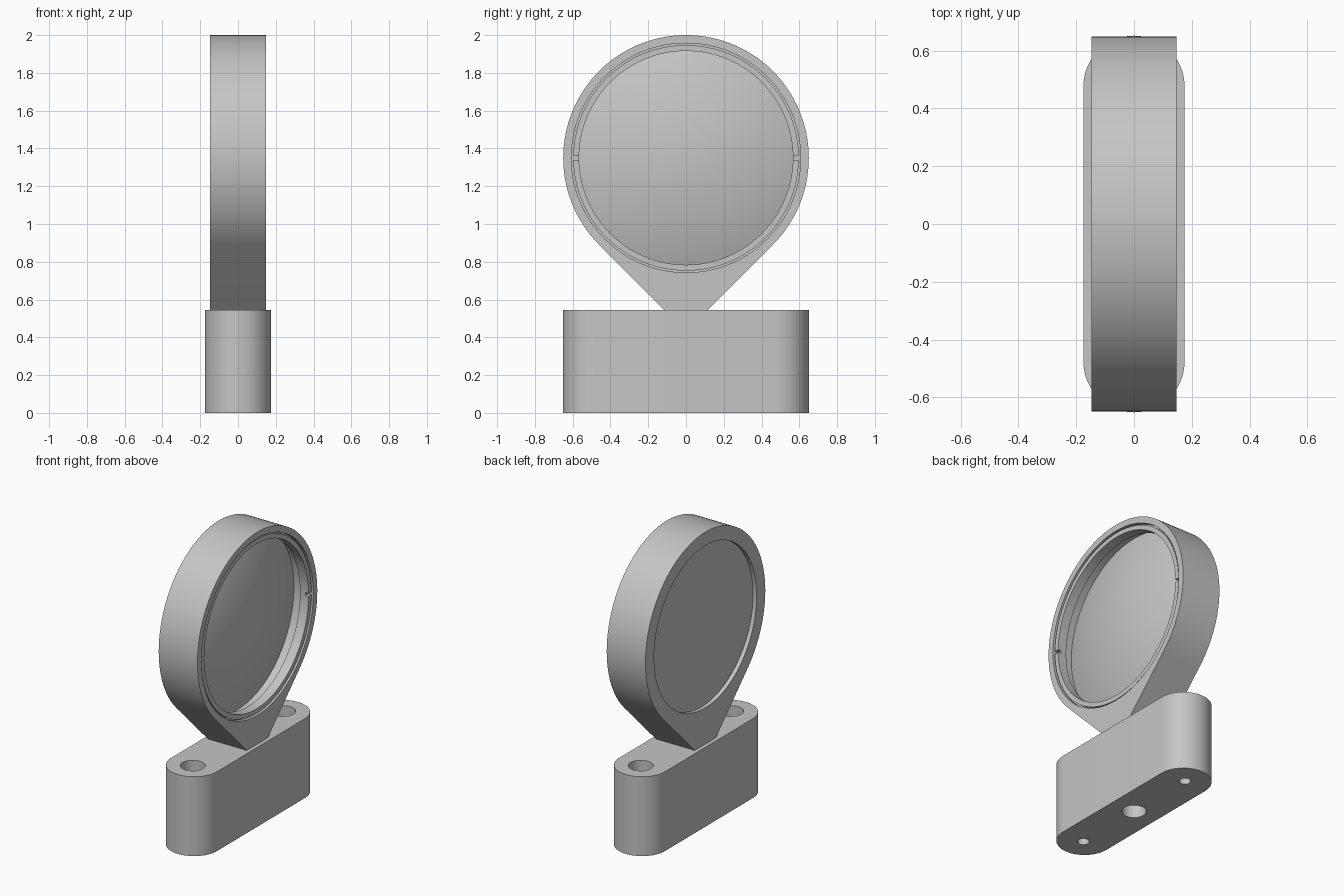
import bpy, bmesh, math
from mathutils import Matrix, Vector

cube = bpy.data.objects.get("Cube")
if cube:
    bpy.data.objects.remove(cube)

CENTRE = 1.35      # height of the lens axis
SEGS = 128

grey = bpy.data.materials.new("plain grey")
grey.use_nodes = True
colour = (0.56, 0.56, 0.56, 1)
grey.diffuse_color = colour
grey.node_tree.nodes["Principled BSDF"].inputs["Base Color"].default_value = colour


def make_object(name, bm):
    bmesh.ops.remove_doubles(bm, verts=bm.verts, dist=1e-5)
    bmesh.ops.recalc_face_normals(bm, faces=bm.faces)
    mesh = bpy.data.meshes.new(name)
    bm.to_mesh(mesh)
    bm.free()
    mesh.materials.append(grey)
    ob = bpy.data.objects.new(name, mesh)
    bpy.context.collection.objects.link(ob)
    return ob


def lathe(name, profile):
    """Turn (radius, x) points around the lens axis."""
    bm = bmesh.new()
    verts = [bm.verts.new((x, 0, r)) for r, x in profile]
    edges = [bm.edges.new(p) for p in zip(verts, verts[1:] + verts[:1])]
    bmesh.ops.spin(bm, geom=verts + edges, cent=(0, 0, 0), axis=(1, 0, 0),
                   angle=math.tau, steps=SEGS, use_merge=True)
    bmesh.ops.dissolve_degenerate(bm, dist=1e-5, edges=bm.edges)
    bmesh.ops.translate(bm, verts=bm.verts, vec=(0, 0, CENTRE))
    return make_object(name, bm)


def prism(name, outline, depth):
    """Extrude a closed outline of 3D points along the vector depth."""
    bm = bmesh.new()
    face = bm.faces.new([bm.verts.new(p) for p in outline])
    new = bmesh.ops.extrude_face_region(bm, geom=[face], use_keep_orig=True)["geom"]
    bmesh.ops.translate(bm, vec=depth,
                        verts=[v for v in new if isinstance(v, bmesh.types.BMVert)])
    return make_object(name, bm)


def drill(name, radius, y, low, high):
    bm = bmesh.new()
    bmesh.ops.create_cone(bm, cap_ends=True, segments=48, radius1=radius,
                          radius2=radius, depth=high - low,
                          matrix=Matrix.Translation((0, y, (low + high) / 2)))
    return make_object(name, bm)


def cut(ob, cutter):
    mod = ob.modifiers.new("cut", 'BOOLEAN')
    mod.operation = 'DIFFERENCE'
    mod.solver = 'EXACT'
    mod.object = cutter
    bpy.context.view_layer.objects.active = ob
    bpy.ops.object.modifier_apply(modifier=mod.name)
    bpy.data.objects.remove(cutter)


# Base block with round ends
R, END, TOP = 0.175, 0.477, 0.545
outline = []
for side, start in ((1, 0), (-1, math.pi)):
    for i in range(33):
        a = start + math.pi * i / 32
        outline.append((R * math.cos(a), side * END + R * math.sin(a), 0))
base = prism("base_block", outline, (0, 0, TOP))

# Counterbored screw holes and the central post socket
for y in (-0.49, 0.49):
    cut(base, drill("screw_hole", 0.037, y, -0.1, 0.4))
    cut(base, drill("counterbore", 0.078, y, 0.2, 0.7))
cut(base, drill("post_socket", 0.076, 0, -0.1, 0.35))

# Round housing that narrows tangentially into the neck
RIM, HALF, FOOT = 0.65, 0.147, 0.115
outline = [(-HALF, FOOT, TOP)]
for i in range(97):
    a = math.radians(-45 + 270 * i / 96)
    outline.append((-HALF, RIM * math.cos(a), CENTRE + RIM * math.sin(a)))
outline.append((-HALF, -FOOT, TOP))
housing = prism("lens_housing", outline, (2 * HALF, 0, 0))
cut(housing, lathe("bore", [(0, -0.3), (0.556, -0.3), (0.556, -0.12),
                            (0.607, -0.12), (0.607, 0.3), (0, 0.3)]))

# Plano-convex lens
EDGE, BULGE, LENS_R = 0.0, 0.11, 0.606
dome = [(LENS_R * (1 - i / 16), EDGE + BULGE * (1 - (1 - i / 16) ** 2))
        for i in range(17)]
lens = lathe("lens", [(0, -0.12), (LENS_R, -0.12)] + dome)

# Retaining ring with a thin outer groove and two spanner slots
ring = lathe("retaining_ring", [(0.566, 0.075), (0.609, 0.075), (0.609, 0.12),
                                (0.597, 0.12), (0.597, 0.14), (0.566, 0.14)])
for side in (-1, 1):
    bm = bmesh.new()
    bmesh.ops.create_cube(bm, size=1, matrix=Matrix.LocRotScale(
        Vector((0.14, side * 0.58, CENTRE)), None, Vector((0.05, 0.08, 0.02))))
    cut(ring, make_object("spanner_slot", bm))

# Smooth shading with crisp edges
bpy.ops.object.select_all(action='DESELECT')
for ob in (base, housing, lens, ring):
    ob.select_set(True)
bpy.context.view_layer.objects.active = base
bpy.ops.object.shade_smooth_by_angle(angle=math.radians(30))
